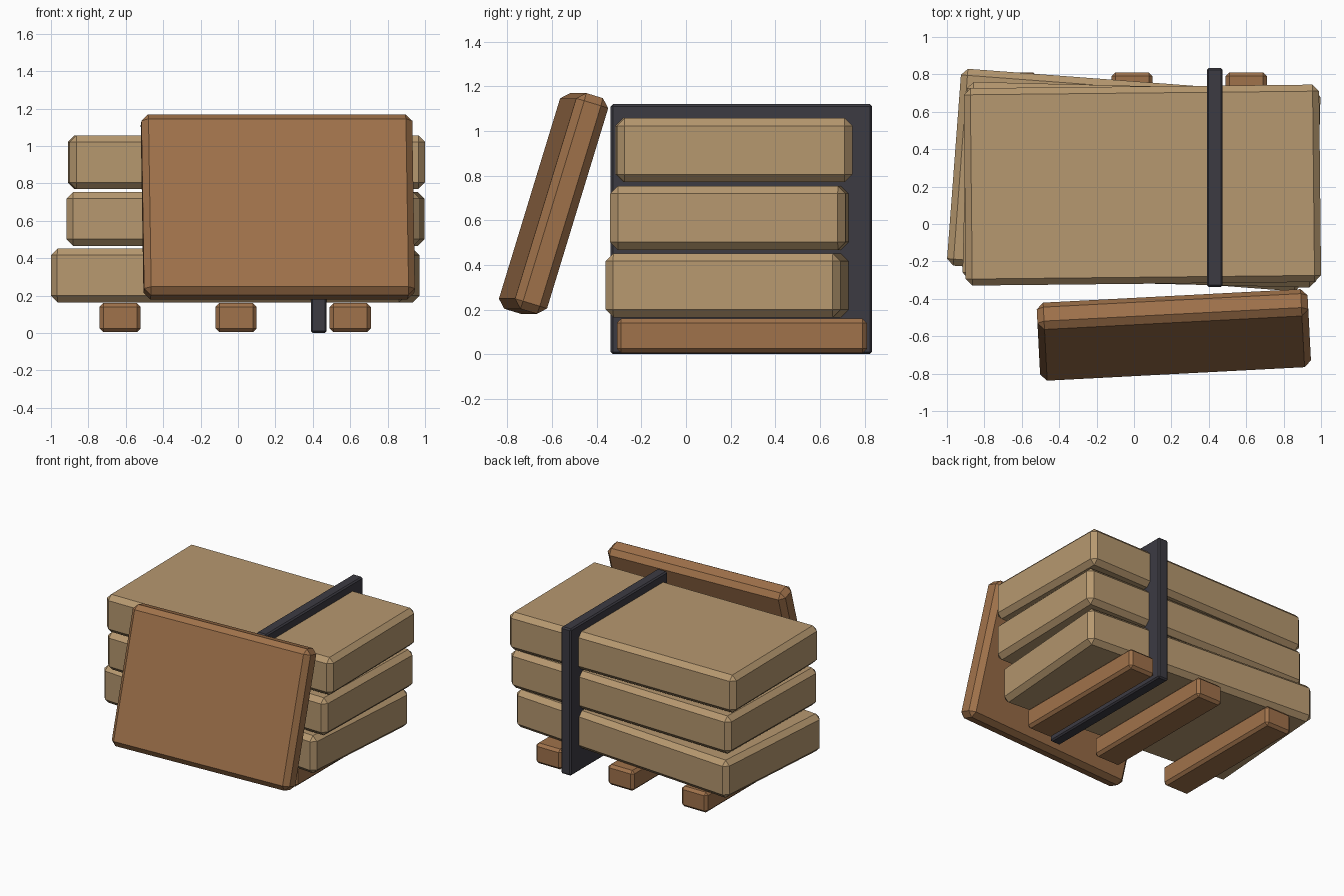
import bpy
import bmesh
from math import radians
from mathutils import Vector

if "Cube" in bpy.data.objects:
    bpy.data.objects.remove(bpy.data.objects["Cube"])


def material(name, rgb):
    m = bpy.data.materials.new(name)
    m.diffuse_color = (*rgb, 1.0)
    m.use_nodes = True
    m.node_tree.nodes["Principled BSDF"].inputs["Base Color"].default_value = m.diffuse_color
    return m


TAN = material("pale_wood", (0.47, 0.315, 0.16))
BROWN = material("brown_wood", (0.35, 0.168, 0.07))
DARK = material("dark_strap", (0.045, 0.043, 0.055))


def chamfered_box(name, size, centre, bevel, mat, lean=0.0, yaw=0.0):
    """Box with single-segment chamfers, leaned about x and then turned about z."""
    bm = bmesh.new()
    bmesh.ops.create_cube(bm, size=1.0)
    bmesh.ops.scale(bm, vec=Vector(size), verts=bm.verts)
    bmesh.ops.bevel(bm, geom=bm.edges[:], offset=bevel, offset_type='OFFSET',
                    segments=1, profile=0.5, affect='EDGES')
    bmesh.ops.recalc_face_normals(bm, faces=bm.faces)
    mesh = bpy.data.meshes.new(name)
    bm.to_mesh(mesh)
    bm.free()
    mesh.materials.append(mat)
    ob = bpy.data.objects.new(name, mesh)
    ob.location = centre
    ob.rotation_euler = (radians(lean), 0.0, radians(yaw))
    bpy.context.collection.objects.link(ob)
    return ob


# Three runners under the stack
for i, x in enumerate((-0.63, -0.01, 0.60)):
    chamfered_box(f"runner_{i + 1}", (0.22, 1.12, 0.155), (x, 0.25, 0.0825), 0.02, BROWN)

# Stacked slabs, each turned a little differently
slabs = (("bottom_slab", 1.90, (-0.015, 0.235, 0.308), -4.3),
         ("middle_slab", 1.89, (0.04, 0.21, 0.61), -1.4),
         ("top_slab", 1.90, (0.045, 0.208, 0.914), 0.6))
for name, width, centre, yaw in slabs:
    chamfered_box(name, (width, 1.055, 0.287), centre, 0.035, TAN, yaw=yaw)

# Dark band around the stack
chamfered_box("strap", (0.085, 1.17, 1.12), (0.432, 0.248, 0.56), 0.01, DARK)

# Loose panel leaning against the front
chamfered_box("leaning_panel", (1.45, 0.15, 1.01), (0.213, -0.593, 0.675),
              0.036, BROWN, lean=-17, yaw=3)
